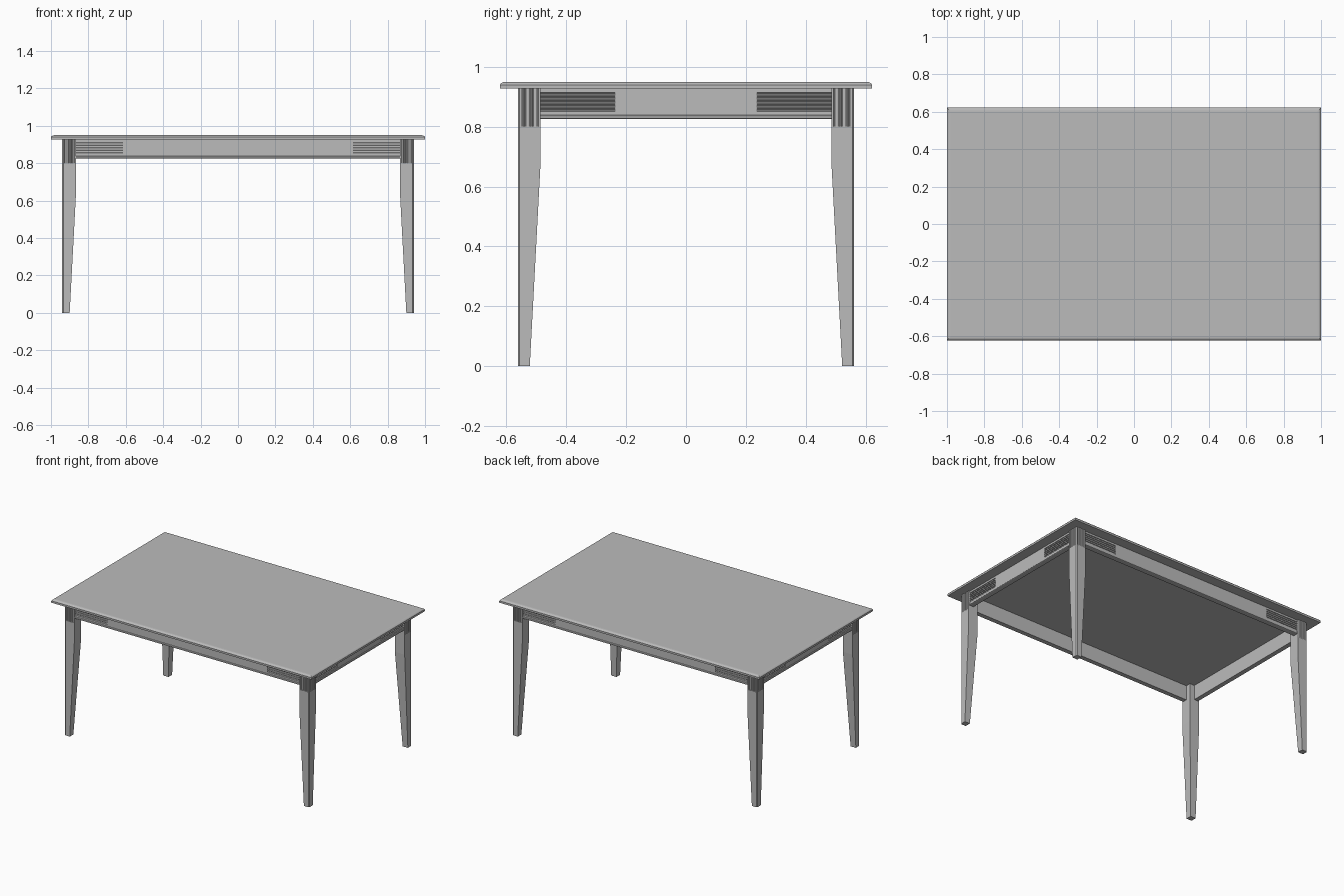
import bpy, bmesh, math
from mathutils import Matrix, Vector

cube = bpy.data.objects.get("Cube")
if cube:
    bpy.data.objects.remove(cube, do_unlink=True)

grey = bpy.data.materials.new("plain grey")
grey.use_nodes = True
grey.diffuse_color = (0.5, 0.5, 0.5, 1)
grey.node_tree.nodes["Principled BSDF"].inputs["Base Color"].default_value = (0.5, 0.5, 0.5, 1)

HALF_X, HALF_Y = 1.0, 0.622          # table top
LEG_X, LEG_Y = 0.94, 0.562           # outer faces of the legs
LEG_W, FOOT_W = 0.075, 0.04
LEG_TOP, FLUTE_Z, TAPER_Z = 0.927, 0.80, 0.66
RECESS, THICK, APRON_Z = 0.01, 0.03, 0.826
FLUTED = 0.25                        # length of fluted apron ends


def finish(name, bm, matrix=Matrix()):
    bm.transform(matrix)
    bmesh.ops.recalc_face_normals(bm, faces=bm.faces)
    mesh = bpy.data.meshes.new(name)
    bm.to_mesh(mesh)
    bm.free()
    mesh.materials.append(grey)
    obj = bpy.data.objects.new(name, mesh)
    bpy.context.collection.objects.link(obj)
    return obj


def loft(bm, rings):
    """Skin equal-length closed rings and cap both ends."""
    loops = [[bm.verts.new(p) for p in ring] for ring in rings]
    for a, b in zip(loops, loops[1:]):
        for i in range(len(a)):
            j = (i + 1) % len(a)
            bm.faces.new((a[i], a[j], b[j], b[i]))
    bm.faces.new(loops[0])
    bm.faces.new(loops[-1])


def flutes(start, end, count, depth, gap=0.3):
    """Points (along, inward) for evenly spaced round grooves."""
    pitch = (end - start) / count
    radius = pitch * (1 - gap) / 2
    pts = []
    for k in range(count):
        mid = start + pitch * (k + 0.5)
        for s in range(5):
            a = math.pi * s / 4
            pts.append((mid - radius * math.cos(a), depth * math.sin(a)))
    return pts


# Table top with a rounded upper edge
bm = bmesh.new()
rings = []
for inset, z in [(0, LEG_TOP), (0, 0.94), (0.004, 0.945), (0.011, 0.949), (0.02, 0.95)]:
    x, y = HALF_X - inset, HALF_Y - inset
    rings.append([(-x, -y, z), (x, -y, z), (x, y, z), (-x, y, z)])
loft(bm, rings)
finish("table_top", bm)

# Legs: outer corner at the origin, body towards -x and -y
CUT = 0.006
groove = flutes(0.008, LEG_W - 0.004, 5, 0.005)


def leg_ring(w, z):
    return [(-w, -w, z), (0, -w, z), (0, -CUT, z), (-CUT, 0, z), (-w, 0, z)]


for sx, side in ((1, "left"), (-1, "right")):
    for sy, end in ((1, "back"), (-1, "front")):
        bm = bmesh.new()
        loft(bm, [leg_ring(FOOT_W, 0), leg_ring(LEG_W, TAPER_Z), leg_ring(LEG_W, FLUTE_Z)])
        plan = [(-LEG_W, -LEG_W), (0, -LEG_W)]
        plan += [(-d, -t) for t, d in reversed(groove)]
        plan += [(0, -CUT), (-CUT, 0)]
        plan += [(-t, -d) for t, d in groove] + [(-LEG_W, 0)]
        loft(bm, [[(x, y, z) for x, y in plan] for z in (FLUTE_Z, LEG_TOP)])
        place = Matrix.Translation((sx * LEG_X, sy * LEG_Y, 0)) @ Matrix.Diagonal((sx, sy, 1, 1))
        finish(f"{end}_{side}_leg", bm, place)

# Aprons: built facing -y with the outer face at y = 0
slots = flutes(0.849, 0.916, 5, 0.006)


def apron(name, half, angle, offset):
    bm = bmesh.new()
    plain = [(0, APRON_Z), (0, LEG_TOP), (THICK, LEG_TOP), (THICK, APRON_Z)]
    fluted = [(0, APRON_Z)] + [(d, z) for z, d in slots] + plain[1:]
    inner = half - FLUTED
    for profile, a, b in ((fluted, -half, -inner), (plain, -inner, inner), (fluted, inner, half)):
        loft(bm, [[(x, y, z) for y, z in profile] for x in (a, b)])
    # Slim bead along the lower edge
    bead = [(0, APRON_Z), (-0.004, APRON_Z + 0.002), (-0.005, APRON_Z + 0.006),
            (-0.004, APRON_Z + 0.01), (0, APRON_Z + 0.013)]
    loft(bm, [[(x, y, z) for y, z in bead] for x in (-half, half)])
    turn = Matrix.Rotation(angle, 4, "Z") @ Matrix.Translation((0, -offset + RECESS, 0))
    finish(name, bm, turn)


long_half, short_half = LEG_X - LEG_W, LEG_Y - LEG_W
apron("front_apron", long_half, 0, LEG_Y)
apron("back_apron", long_half, math.pi, LEG_Y)
apron("left_apron", short_half, math.pi / 2, LEG_X)
apron("right_apron", short_half, -math.pi / 2, LEG_X)
